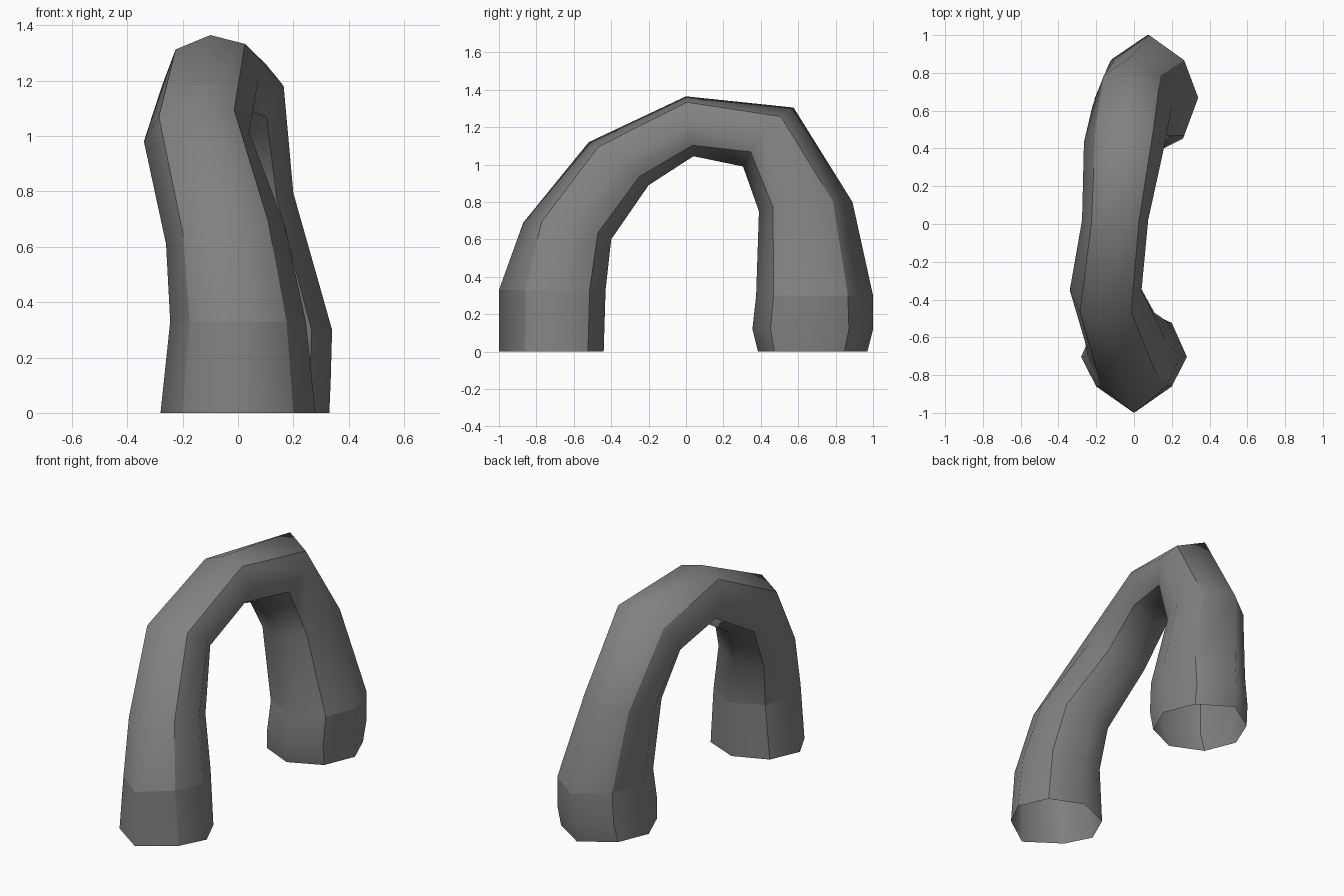
import bpy, bmesh
from mathutils import Vector

if "Cube" in bpy.data.objects:
    bpy.data.objects.remove(bpy.data.objects["Cube"])

# Cross-sections along the arch, front foot to back foot:
# outer y, z | inner y, z | centre x, half width | shoulder fraction | sideways tilt
RINGS = [
    (-1.00, 0.00, -0.44, 0.00, 0.00, 0.28, 0.25, 0.00),
    (-1.00, 0.33, -0.43, 0.33, 0.00, 0.245, 0.25, 0.00),
    (-0.87, 0.69, -0.40, 0.60, -0.045, 0.215, 0.21, 0.15),
    (-0.52, 1.12, -0.20, 0.89, -0.15, 0.19, 0.16, 0.09),
    (0.00, 1.365, 0.04, 1.045, -0.10, 0.175, 0.13, 0.08),
    (0.575, 1.305, 0.305, 0.99, -0.05, 0.215, 0.25, 0.20),
    (0.89, 0.80, 0.39, 0.75, -0.01, 0.21, 0.21, 0.10),
    (1.00, 0.30, 0.375, 0.30, 0.08, 0.26, 0.215, 0.00),
    (1.00, 0.12, 0.355, 0.12, 0.07, 0.265, 0.20, 0.00),
    (0.97, 0.00, 0.385, 0.00, 0.06, 0.27, 0.21, 0.00),
]


def ring_points(oy, oz, iy, iz, cx, half, shoulder, tilt):
    """Eight-sided section: outer ridge, shoulders, sides, inner ridge."""
    outer, inner = Vector((cx, oy, oz)), Vector((cx, iy, iz))
    profile = [(0, 0), (0.715, shoulder), (1, 0.53), (0.715, 0.85),
               (0, 1), (-0.715, 0.85), (-1, 0.53), (-0.715, shoulder)]
    return [outer.lerp(inner, f) + Vector((s * half, 0, s * half * tilt))
            for s, f in profile]


# Bent open tube
bm = bmesh.new()
rings = [[bm.verts.new(p) for p in ring_points(*r)] for r in RINGS]
for a, b in zip(rings, rings[1:]):
    for k in range(8):
        n = (k + 1) % 8
        bm.faces.new((a[k], a[n], b[n], b[k])).smooth = True
bmesh.ops.recalc_face_normals(bm, faces=bm.faces)

# Sharp creases along the four shoulders and around both foot cuffs
for a, b in zip(rings, rings[1:]):
    for k in (1, 3, 5, 7):
        bm.edges.get((a[k], b[k])).smooth = False
for ring in (rings[1], rings[7]):
    for k in range(8):
        bm.edges.get((ring[k], ring[(k + 1) % 8])).smooth = False

# Make sure the tube faces outward
top = max(bm.faces, key=lambda f: f.calc_center_median().z)
if top.normal.z < 0:
    bmesh.ops.reverse_faces(bm, faces=bm.faces)

mesh = bpy.data.meshes.new("arch_tube")
bm.to_mesh(mesh)
bm.free()
arch = bpy.data.objects.new("arch_tube", mesh)
bpy.context.collection.objects.link(arch)

grey = bpy.data.materials.new("stone_grey")
grey.diffuse_color = (0.22, 0.22, 0.22, 1)
grey.use_nodes = True
grey.node_tree.nodes["Principled BSDF"].inputs["Base Color"].default_value = grey.diffuse_color
mesh.materials.append(grey)
